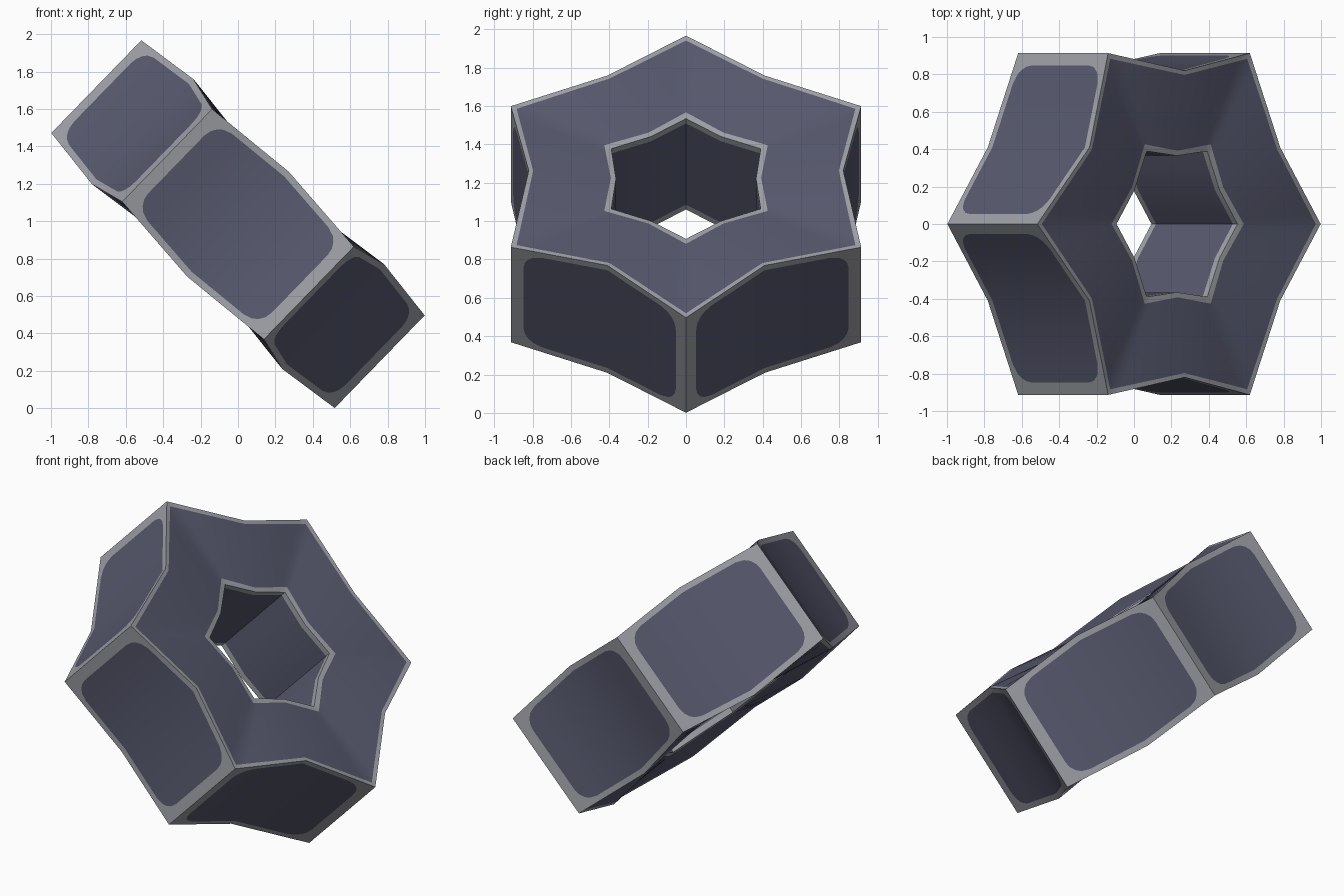
import bpy, bmesh, math
from mathutils import Vector

if "Cube" in bpy.data.objects:
    bpy.data.objects.remove(bpy.data.objects["Cube"])

# Tilted frame of the ring: U points to the upper tip, N is the hole axis
U = Vector((-0.718, 0, 0.697))
Y = Vector((0, 1, 0))
N = Vector((0.697, 0, 0.718))
CENTRE = Vector((0, 0, 0.984))
HALF = 0.345          # half thickness at the outer tips
BORDER = 0.035        # trim width along the rims
CORNER = 0.10         # rounded corner of the outer panels
STEPS = [0, 0.13, 0.145, 0.18, 0.23, 0.32]   # tip (0) to valley (1)


def material(name, rgb):
    m = bpy.data.materials.new(name)
    m.diffuse_color = (*rgb, 1)
    m.use_nodes = True
    m.node_tree.nodes["Principled BSDF"].inputs["Base Color"].default_value = m.diffuse_color
    return m


def column(angle, side, s):
    """Closed cross-section loop at fraction s from a tip to the next valley."""
    def point(r_tip, r_valley, n):
        a, b = angle, angle + side * math.radians(30)
        x = r_tip * math.cos(a) * (1 - s) + r_valley * math.cos(b) * s
        y = r_tip * math.sin(a) * (1 - s) + r_valley * math.sin(b) * s
        return CENTRE + U * x + Y * y + N * n

    rim = HALF + 0.045 * s
    hole = HALF - 0.015
    d = min(1, max(0, (s - 0.13) / 0.19))
    cut = CORNER * (1 - math.sqrt(1 - (1 - d) ** 2))
    half_loop = [
        (1.055, 0.82, rim - BORDER - cut),         # outer panel edge
        (1.055, 0.82, rim),                        # outer rim
        (1.02, 0.797, rim - 0.002),                # face panel, outside
        (0.492, 0.392, HALF - 0.010),              # face panel, inside
        (0.45, 0.365, hole),                       # hole rim
        (0.45, 0.365, hole - BORDER),              # hole panel edge
    ]
    return ([point(a, b, n) for a, b, n in half_loop]
            + [point(a, b, -n) for a, b, n in reversed(half_loop)])


# Rows between consecutive loop points that carry the dark panel colour
FACE_ROWS = {2, 5, 8}
WALL_ROW = 11

bm = bmesh.new()
stations = []
for k in range(6):
    ang = math.radians(60 * k)
    stations += [(ang, 1, s) for s in STEPS]
    stations += [(ang, 1, 1.0)]
    stations += [(ang + math.radians(60), -1, s) for s in reversed(STEPS[1:])]
loops = [[bm.verts.new(p) for p in column(*st)] for st in stations]

# Skin the loops into a closed ring and colour panels and trim
count = len(loops)
for i in range(count):
    a, b = loops[i], loops[(i + 1) % count]
    at_tip = min(stations[i][2], stations[(i + 1) % count][2]) == 0
    for j in range(12):
        q = (j + 1) % 12
        f = bm.faces.new((a[j], a[q], b[q], b[j]))
        dark = j in FACE_ROWS or (j == WALL_ROW and not at_tip)
        f.material_index = 0 if dark else 1
        f.smooth = True
bmesh.ops.recalc_face_normals(bm, faces=bm.faces)
for e in bm.edges:
    e.smooth = e.calc_face_angle(0) < math.radians(30)

mesh = bpy.data.meshes.new("star_ring")
bm.to_mesh(mesh)
bm.free()
mesh.materials.append(material("dark_slate_panel", (0.095, 0.10, 0.155)))
mesh.materials.append(material("light_grey_trim", (0.34, 0.35, 0.38)))
ring = bpy.data.objects.new("star_ring", mesh)
bpy.context.collection.objects.link(ring)
